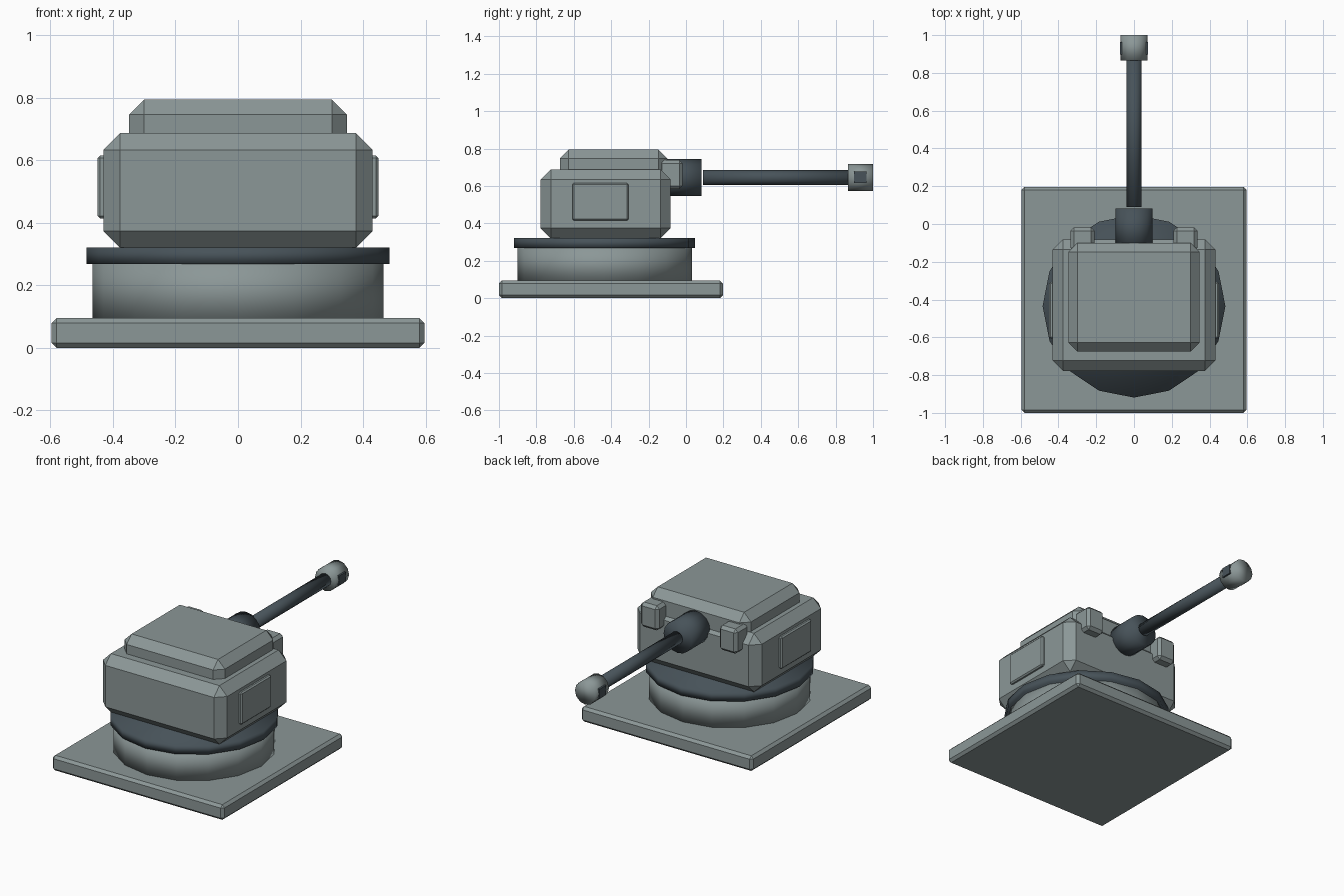
import bpy
import math

if "Cube" in bpy.data.objects:
    bpy.data.objects.remove(bpy.data.objects["Cube"])


def material(name, rgb):
    m = bpy.data.materials.new(name)
    m.diffuse_color = (*rgb, 1)
    m.use_nodes = True
    m.node_tree.nodes["Principled BSDF"].inputs["Base Color"].default_value = m.diffuse_color
    return m


GREY = material("armour grey", (0.26, 0.31, 0.31))
DARK = material("dark steel", (0.063, 0.085, 0.1))


def box(name, x, y, z, bevel, mat):
    """Chamfered box from (min, max) pairs."""
    spans = (x, y, z)
    bpy.ops.mesh.primitive_cube_add(size=1, location=[(a + b) / 2 for a, b in spans])
    ob = bpy.context.object
    ob.name = name
    ob.scale = [b - a for a, b in spans]
    bpy.ops.object.transform_apply(location=False, rotation=False, scale=True)
    if bevel:
        mod = ob.modifiers.new("chamfer", 'BEVEL')
        mod.width = bevel
        mod.segments = 1
    ob.data.materials.append(mat)
    return ob


def cylinder(name, radius, start, end, sides, mat, along_y=False):
    """Smooth cylinder, upright on the turret axis or along the gun axis."""
    mid = (start + end) / 2
    bpy.ops.mesh.primitive_cylinder_add(
        vertices=sides, radius=radius, depth=end - start,
        location=(0, mid, GUN_Z) if along_y else (0, RING_Y, mid),
        rotation=(math.pi / 2, 0, 0) if along_y else (0, 0, 0))
    ob = bpy.context.object
    ob.name = name
    bpy.ops.object.shade_smooth()
    ob.data.materials.append(mat)
    return ob


RING_Y = -0.435
GUN_Z = 0.645

# Base and rotating ring
box("base_plate", (-0.596, 0.596), (-1, 0.197), (0, 0.095), 0.016, GREY)
cylinder("drum", 0.466, 0.08, 0.28, 16, GREY)
cylinder("collar", 0.484, 0.268, 0.322, 16, DARK)

# Turret body and roof
box("turret_body", (-0.431, 0.431), (-0.777, -0.082), (0.32, 0.688), 0.054, GREY)
box("turret_roof", (-0.348, 0.348), (-0.675, -0.1), (0.6, 0.795), 0.048, GREY)

# Mirrored side panels, front lugs and muzzle ports
for side, s in (("left", -1), ("right", 1)):
    def span(a, b):
        return tuple(sorted((s * a, s * b)))
    box(side + "_side_panel", span(0.41, 0.449), (-0.607, -0.308),
        (0.414, 0.616), 0.008, GREY)
    box(side + "_lug", span(0.21, 0.336), (-0.145, -0.018),
        (0.583, 0.738), 0.018, GREY)
    box(side + "_muzzle_port", span(0.05, 0.074), (0.898, 0.964),
        (0.616, 0.676), 0, DARK)

# Gun
cylinder("mantlet", 0.098, -0.13, 0.082, 16, DARK, True)
cylinder("barrel", 0.04, 0.09, 0.88, 12, DARK, True)
cylinder("muzzle", 0.071, 0.865, 1.0, 12, GREY, True)
